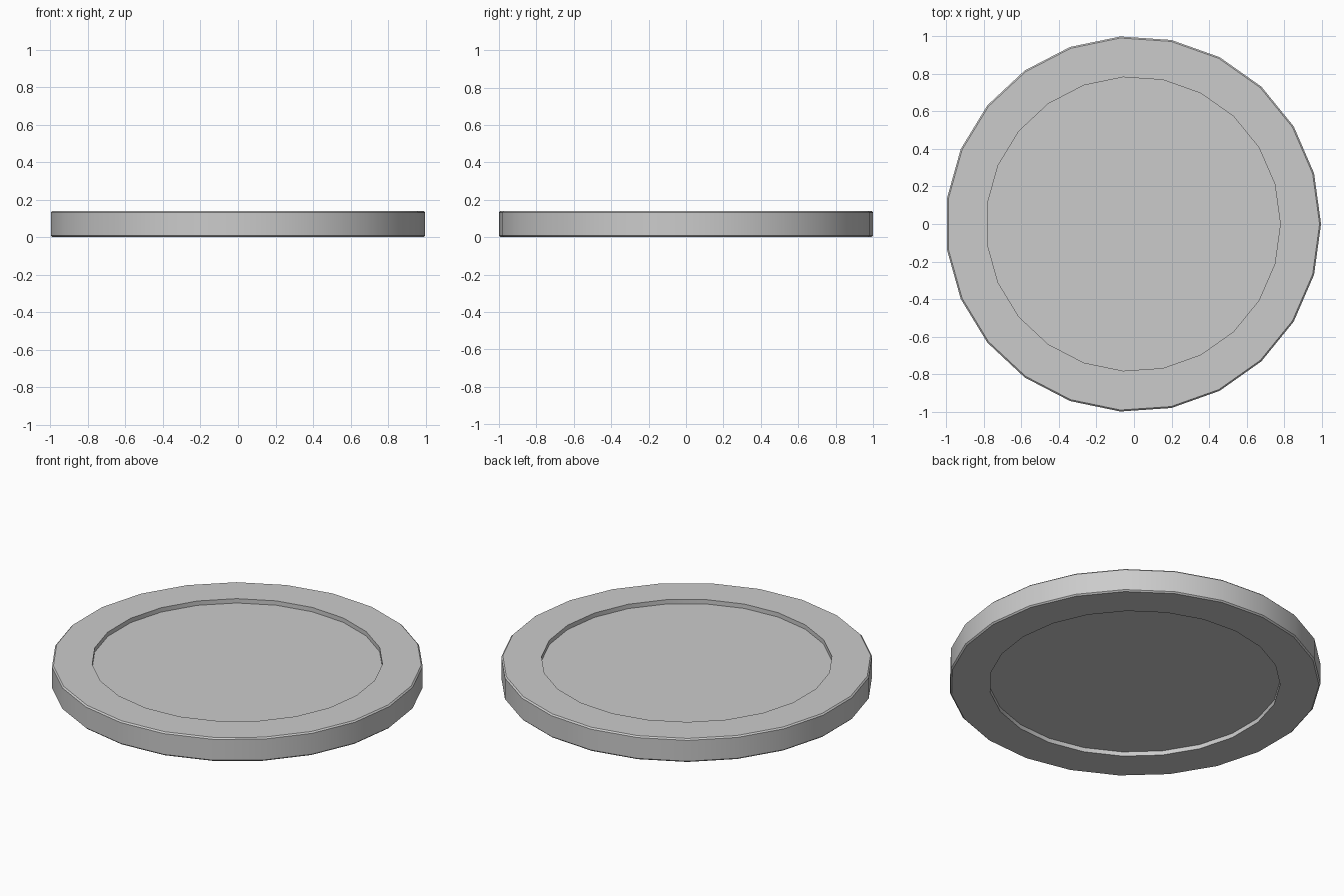
import bpy, bmesh, math

if "Cube" in bpy.data.objects:
    bpy.data.objects.remove(bpy.data.objects["Cube"])

SIDES = 23
R_OUT, R_IN = 1.0023, 0.785
HEIGHT, RECESS, BEVEL = 0.14, 0.026, 0.008
SHIFT = -0.0047  # odd side count: recentre the bounds on x = 0

# Cross-section from the lower recess edge, round the rim, to the upper recess edge
profile = [
    (R_IN, RECESS), (R_IN, 0), (R_OUT - BEVEL, 0), (R_OUT, BEVEL),
    (R_OUT, HEIGHT - BEVEL), (R_OUT - BEVEL, HEIGHT),
    (R_IN, HEIGHT), (R_IN, HEIGHT - RECESS),
]


def ring(bm, r, z):
    step = 2 * math.pi / SIDES
    return [bm.verts.new((r * math.cos(i * step) + SHIFT, r * math.sin(i * step), z))
            for i in range(SIDES)]


# Disc with a raised rim on both faces
bm = bmesh.new()
rings = [ring(bm, r, z) for r, z in profile]
for a, b in zip(rings, rings[1:]):
    for i in range(SIDES):
        j = (i + 1) % SIDES
        bm.faces.new((a[i], a[j], b[j], b[i]))

# Flat recessed faces
bm.faces.new(rings[0])
bm.faces.new(rings[-1])
bmesh.ops.recalc_face_normals(bm, faces=bm.faces)

mesh = bpy.data.meshes.new("rimmed_disc")
bm.to_mesh(mesh)
bm.free()
disc = bpy.data.objects.new("rimmed_disc", mesh)
bpy.context.collection.objects.link(disc)
bpy.context.view_layer.objects.active = disc
disc.select_set(True)
bpy.ops.object.shade_smooth_by_angle(angle=math.radians(30))
